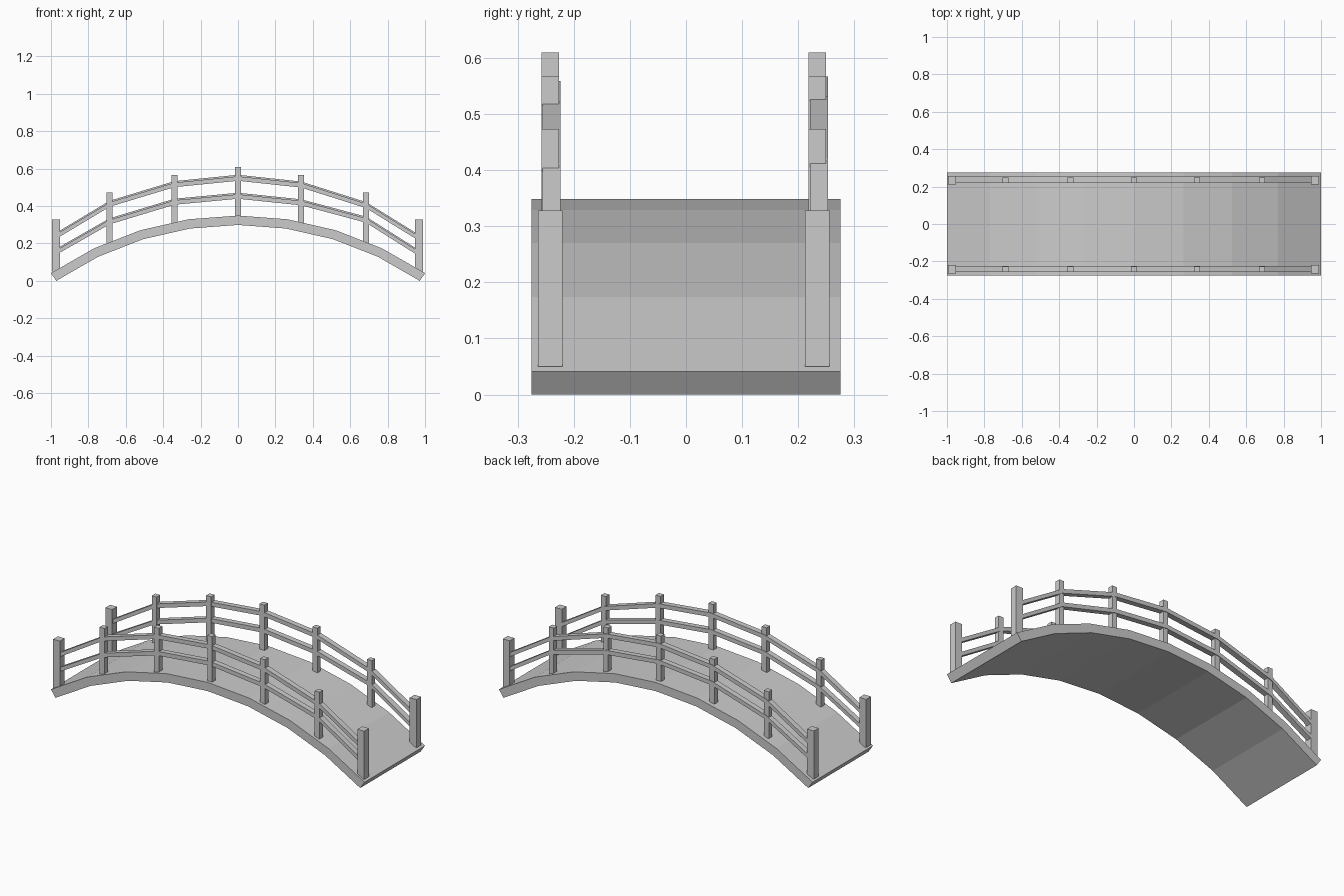
import bpy, bmesh
from math import sin, cos, radians

if "Cube" in bpy.data.objects:
    bpy.data.objects.remove(bpy.data.objects["Cube"])


def strip(name, top, bottom, y0, y1):
    """Solid strip between two xz polylines, spanning y0..y1."""
    bm = bmesh.new()
    rings = [[bm.verts.new((x, y, z)) for (x, z), y in
              ((t, y0), (t, y1), (b, y1), (b, y0))]
             for t, b in zip(top, bottom)]
    for a, b in zip(rings, rings[1:]):
        for i in range(4):
            j = (i + 1) % 4
            bm.faces.new((a[i], a[j], b[j], b[i]))
    bm.faces.new(rings[0])
    bm.faces.new(rings[-1])
    bmesh.ops.recalc_face_normals(bm, faces=bm.faces)
    mesh = bpy.data.meshes.new(name)
    bm.to_mesh(mesh)
    bm.free()
    obj = bpy.data.objects.new(name, mesh)
    bpy.context.collection.objects.link(obj)
    return obj


def post(name, x, y, w, z0, z1):
    h = w / 2
    return strip(name, [(x - h, z1), (x + h, z1)],
                 [(x - h, z0), (x + h, z0)], y - h, y + h)


# Arched deck: eight flat segments on a circular arc
HALF = radians(34.2)
THICK = 0.05
R_TOP = 1 / sin(HALF)
R_BOT = R_TOP - THICK
ZC = -R_BOT * cos(HALF)
angles = [HALF * i / 4 for i in range(-4, 5)]
arc = lambda r: [(r * sin(a), ZC + r * cos(a)) for a in angles]
strip("deck", arc(R_TOP), arc(R_BOT), -0.275, 0.275)

# Posts and rails on both sides
post_tops = [(-0.687, 0.473), (-0.34, 0.567), (0, 0.61),
             (0.337, 0.567), (0.685, 0.473)]
upper = [(-0.973, 0.24), (-0.687, 0.412), (-0.34, 0.517), (0, 0.551),
         (0.337, 0.515), (0.685, 0.405), (0.968, 0.23)]
lower = [(-0.973, 0.155), (-0.687, 0.318), (-0.34, 0.423), (0, 0.455),
         (0.337, 0.42), (0.685, 0.327), (0.968, 0.148)]

for side, py, ry, dz in (("front", -0.242, -0.240, -0.004),
                         ("back", 0.234, 0.237, 0.004)):
    for i, (x, top) in enumerate(post_tops):
        post(f"{side}_post_{i + 1}", x, py, 0.031, top - 0.27, top)
    for end, x in (("left", -0.973), ("right", 0.968)):
        post(f"{side}_{end}_end_post", x, py, 0.043, 0.05, 0.328)
    for level, path in (("upper", upper), ("lower", lower)):
        h = 0.012
        strip(f"{side}_{level}_rail",
              [(x, z + dz + h) for x, z in path],
              [(x, z + dz - h) for x, z in path], ry - 0.016, ry + 0.016)
